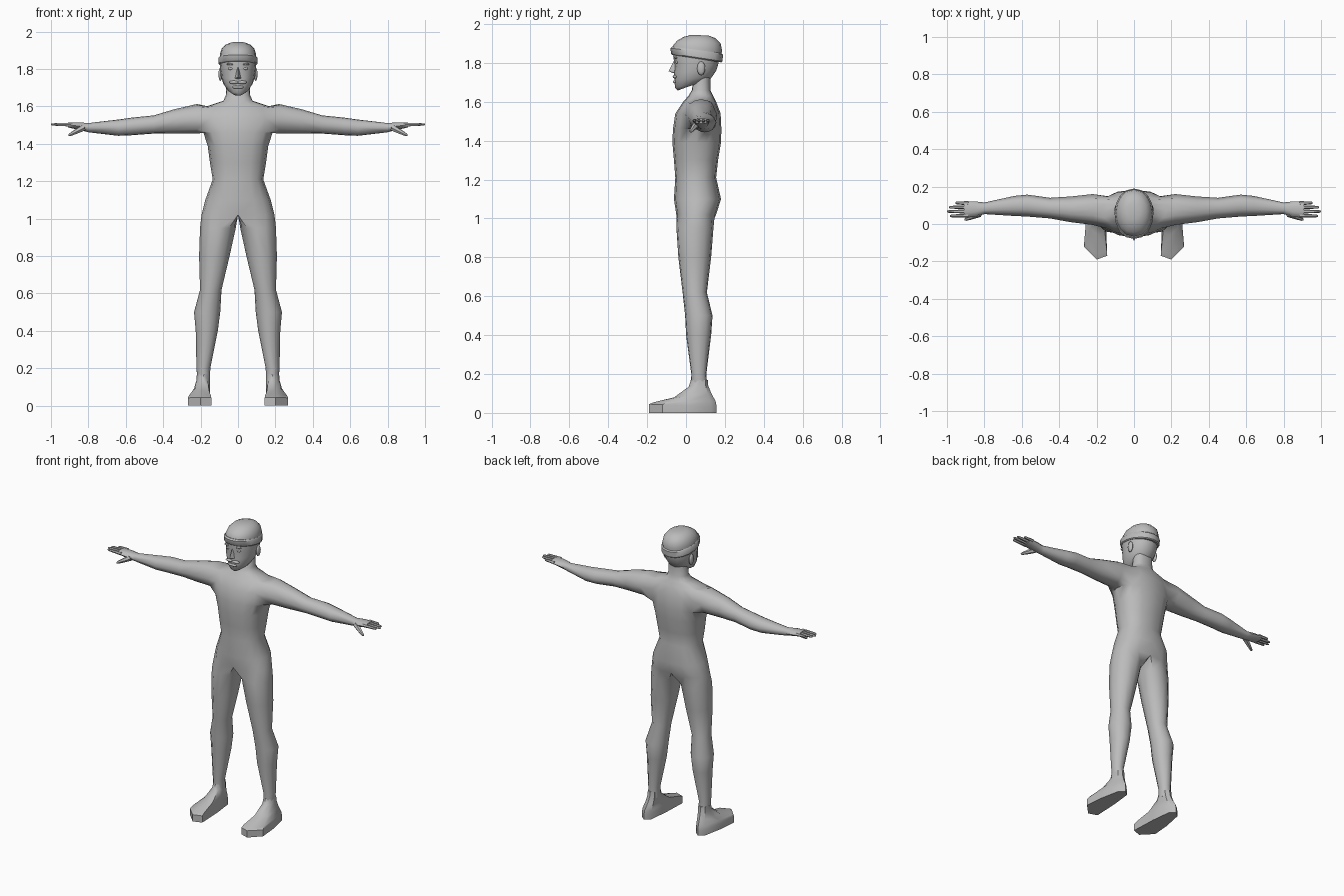
import bpy, bmesh, math
from mathutils import Vector

if "Cube" in bpy.data.objects:
    bpy.data.objects.remove(bpy.data.objects["Cube"])

grey = bpy.data.materials.new("plain grey")
grey.diffuse_color = (0.5, 0.5, 0.5, 1)
grey.use_nodes = True
grey.node_tree.nodes["Principled BSDF"].inputs["Base Color"].default_value = grey.diffuse_color


def finish(bm, name, mirror=False, angle=50):
    if mirror:
        bmesh.ops.mirror(bm, geom=bm.verts[:] + bm.edges[:] + bm.faces[:],
                         axis='X', merge_dist=0.0005)
    bmesh.ops.recalc_face_normals(bm, faces=bm.faces[:])
    me = bpy.data.meshes.new(name)
    bm.to_mesh(me)
    bm.free()
    ob = bpy.data.objects.new(name, me)
    bpy.context.collection.objects.link(ob)
    me.materials.append(grey)
    bpy.ops.object.select_all(action='DESELECT')
    ob.select_set(True)
    bpy.context.view_layer.objects.active = ob
    bpy.ops.object.shade_smooth_by_angle(angle=math.radians(angle))
    return ob


def bridge(bm, a, b, closed=True):
    n = len(a)
    for i in range(n if closed else n - 1):
        j = (i + 1) % n
        bm.faces.new((a[i], a[j], b[j], b[i]))


def spow(v, p):
    return math.copysign(abs(v) ** p, v)


def loft(bm, rings, cap_start=True, cap_end=True):
    rows = [[bm.verts.new(p) for p in r] for r in rings]
    for a, b in zip(rows, rows[1:]):
        bridge(bm, a, b)
    if cap_start:
        bm.faces.new(rows[0])
    if cap_end:
        bm.faces.new(rows[-1])
    return rows


# ---- Body: half torso, leg and arm in one skin, then mirrored
bm = bmesh.new()
torso = [  # z, half width, front y, back y
    (1.02, .195, -.05, .155), (1.10, .175, -.062, .18), (1.21, .135, -.055, .155),
    (1.30, .15, -.062, .165), (1.39, .162, -.07, .18), (1.46, .185, -.067, .182),
    (1.54, .19, -.055, .178), (1.60, .17, -.015, .155), (1.63, .078, .012, .14),
    (1.66, .065, .03, .125), (1.73, .062, .04, .125)]
rows = []
for z, w, f, b in torso:
    arc = []
    for k in range(9):
        t = math.radians(-90 + 22.5 * k)
        x = 0 if k in (0, 8) else w * spow(math.cos(t), .8)
        arc.append(bm.verts.new((x, (f + b) / 2 + (b - f) / 2 * spow(math.sin(t), .9), z)))
    rows.append(arc)
for i, (a, b) in enumerate(zip(rows, rows[1:])):
    for k in range(8):
        if not (i in (5, 6) and 2 <= k < 6):      # leave the arm hole open
            bm.faces.new((a[k], a[k + 1], b[k + 1], b[k]))
bm.faces.new(rows[-1])

# Leg, joined to the hip arc and the crotch line
leg = [  # z, inner x, outer x, front y, back y
    (.95, .012, .203, -.05, .142), (.80, .045, .208, -.04, .13),
    (.62, .088, .203, -.018, .108), (.50, .095, .235, -.005, .137),
    (.40, .108, .226, 0, .13), (.20, .148, .222, .027, .105), (.13, .15, .217, .025, .11)]
crotch = [bm.verts.new((0, y, 1.02)) for y in (.11, .05, -.01)]
prev = rows[0] + crotch
angles = [-130 + 32.5 * k for k in range(9)] + [155, 180, 205]
for z, xi, xo, f, b in leg:
    ring = [bm.verts.new(((xi + xo) / 2 + (xo - xi) / 2 * math.cos(math.radians(t)),
                          (f + b) / 2 + (b - f) / 2 * math.sin(math.radians(t)), z))
            for t in angles]
    bridge(bm, prev, ring)
    prev = ring
bm.faces.new(prev)

# Arm and palm, joined to the shoulder hole
arm = [  # x, bottom z, top z, front y, back y
    (.22, 1.455, 1.613, -.005, .16), (.34, 1.455, 1.585, .01, .147),
    (.45, 1.455, 1.552, .03, .14), (.57, 1.446, 1.54, .04, .157),
    (.64, 1.443, 1.53, .043, .15), (.80, 1.462, 1.511, .053, .115),
    (.85, 1.475, 1.515, .038, .121), (.91, 1.488, 1.515, .034, .122)]
prev = (rows[5][2:7] + [rows[6][6]] + rows[7][6:1:-1] + [rows[6][2]])
angles = [225, 247.5, 270, 292.5, 315, 0, 45, 67.5, 90, 112.5, 135, 180]
for x, zb, zt, f, b in arm:
    ring = [bm.verts.new((x, (f + b) / 2 + (b - f) / 2 * math.cos(math.radians(t)),
                          (zb + zt) / 2 + (zt - zb) / 2 * math.sin(math.radians(t))))
            for t in angles]
    bridge(bm, prev, ring)
    prev = ring
bm.faces.new(prev)
finish(bm, "body", mirror=True, angle=60)


# ---- Fingers and thumbs: tapered six-sided rods
def rod(bm, p, q, r0, r1):
    p, q = Vector(p), Vector(q)
    d = (q - p).normalized()
    u = d.cross(Vector((0, 0, 1))).normalized()
    v = u.cross(d)
    rings = []
    for s, r in ((0, r0), (.55, (r0 + r1) / 2), (.93, r1), (1, r1 * .5)):
        c = p.lerp(q, s)
        rings.append([c + r * (u * math.cos(a) + v * math.sin(a))
                      for a in (math.tau * k / 6 for k in range(6))])
    loft(bm, rings)


bm = bmesh.new()
for y0, y1, tip in ((.111, .113, .955), (.089, .09, .99), (.067, .067, 1.0), (.045, .043, .985)):
    rod(bm, (.885, y0, 1.502), (tip, y1, 1.504), .011, .007)
rod(bm, (.825, .055, 1.487), (.905, .022, 1.445), .018, .008)
finish(bm, "fingers", mirror=True)

# ---- Feet: angular sole outline blending up to the ankle
plan = [(.143, -.17), (.2, -.19), (.268, -.12), (.258, 0),
        (.232, .13), (.198, .158), (.165, .13), (.15, 0)]
ankle = [(.163, .035), (.183, .025), (.208, .038), (.22, .068),
         (.21, .1), (.185, .112), (.16, .1), (.149, .068)]


def foot_ring(s, z_front, z_back):
    ring = []
    for (x, y), (ax, ay) in zip(plan, ankle):
        t = min(1, max(0, (y + .19) / .35))
        ring.append((x + (ax - x) * s, y + (ay - y) * s, z_front + (z_back - z_front) * t))
    return ring


bm = bmesh.new()
loft(bm, [foot_ring(0, 0, 0), foot_ring(0, .045, .03), foot_ring(.12, .055, .06),
          foot_ring(.6, .08, .1), foot_ring(.95, .135, .14), foot_ring(1, .17, .17)])
finish(bm, "feet", mirror=True, angle=45)


# ---- Head, cap and band: tilted oval rings
def oval(zf, zb, w, f, b, n=16):
    ring = []
    for k in range(n):
        t = math.tau * k / n
        s = math.sin(t)
        ring.append((w * spow(math.cos(t), .9), (f + b) / 2 + (b - f) / 2 * s,
                     (zf + zb) / 2 + (zb - zf) / 2 * s))
    return ring


def oval_part(name, rings, angle=50):
    bm = bmesh.new()
    loft(bm, [oval(*r) for r in rings])
    return finish(bm, name, angle=angle)


oval_part("head", [
    (1.658, 1.70, .036, -.042, .07), (1.672, 1.705, .056, -.056, .115),
    (1.71, 1.73, .078, -.06, .135), (1.75, 1.76, .089, -.062, .155),
    (1.79, 1.79, .094, -.058, .165), (1.835, 1.83, .098, -.066, .172),
    (1.87, 1.86, .095, -.062, .172)], 60)
oval_part("cap", [
    (1.85, 1.82, .098, -.07, .18), (1.89, 1.865, .097, -.066, .185),
    (1.915, 1.90, .088, -.045, .178), (1.934, 1.928, .066, -.012, .15),
    (1.944, 1.941, .035, .025, .115)], 60)
oval_part("cap_band", [
    (1.842, 1.803, .099, -.071, .181), (1.848, 1.808, .104, -.077, .188),
    (1.876, 1.843, .104, -.08, .19), (1.884, 1.851, .098, -.071, .182)], 40)

# ---- Nose: wedge with a tip, mirrored
bm = bmesh.new()
tip, top, base, side = [bm.verts.new(p) for p in (
    (0, -.09, 1.757), (0, -.06, 1.815), (0, -.05, 1.742), (.019, -.053, 1.748))]
for f in ((tip, top, side), (tip, side, base)):
    bm.faces.new(f)
finish(bm, "nose", mirror=True, angle=60)


# ---- Face details: squashed balls
def ball(bm, loc, size, seg=10):
    new = bmesh.ops.create_uvsphere(bm, u_segments=seg, v_segments=6, radius=1)["verts"]
    for v in new:
        v.co = Vector([v.co[i] * size[i] + loc[i] for i in range(3)])


def features(name, *balls):
    bm = bmesh.new()
    for loc, size in balls:
        ball(bm, loc, size)
    finish(bm, name, mirror=True, angle=60)


features("ears", ((.094, .078, 1.772), (.011, .021, .036)))
features("eyes", ((.038, -.048, 1.803), (.016, .007, .008)))
features("eyebrows", ((.04, -.052, 1.826), (.023, .009, .006)))
features("moustache", ((.022, -.057, 1.729), (.028, .012, .009)))
features("lips", ((.01, -.058, 1.703), (.022, .009, .008)))
